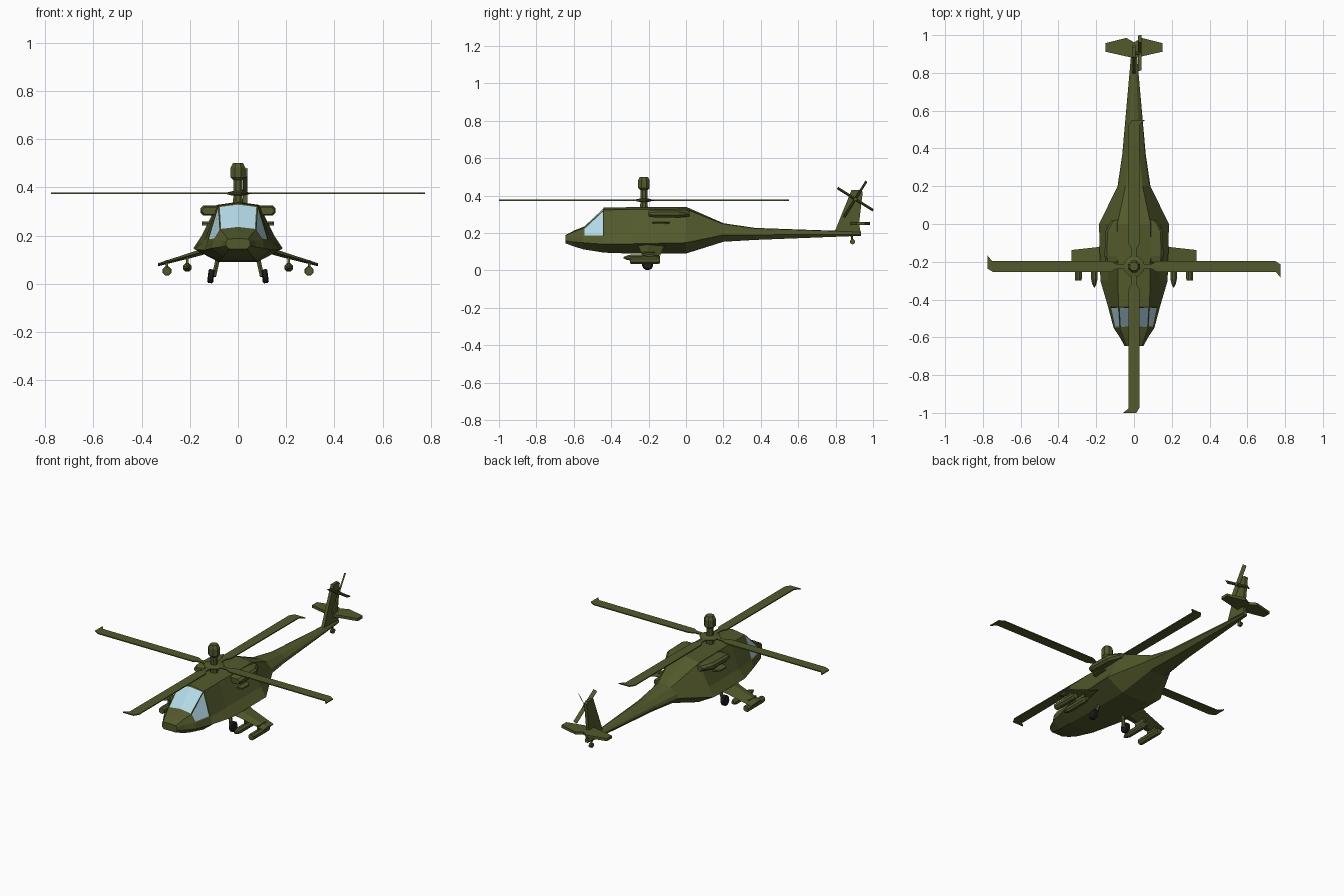
import bpy, bmesh, math
from mathutils import Vector, Matrix

if "Cube" in bpy.data.objects:
    bpy.data.objects.remove(bpy.data.objects["Cube"])


def material(name, rgb):
    m = bpy.data.materials.new(name)
    m.diffuse_color = (*rgb, 1)
    m.use_nodes = True
    m.node_tree.nodes["Principled BSDF"].inputs["Base Color"].default_value = m.diffuse_color
    return m


OLIVE = material("olive", (0.085, 0.1, 0.024))
GLASS = material("glass", (0.45, 0.7, 0.8))
BLACK = material("rubber", (0.012, 0.012, 0.012))


def finish(name, bm, mat=OLIVE):
    bmesh.ops.recalc_face_normals(bm, faces=bm.faces)
    me = bpy.data.meshes.new(name)
    bm.to_mesh(me)
    bm.free()
    me.materials.append(mat)
    ob = bpy.data.objects.new(name, me)
    bpy.context.collection.objects.link(ob)
    return ob


def loft(name, rings, mat=OLIVE):
    """Skin a list of equal-length point rings and cap both ends."""
    bm = bmesh.new()
    vs = [[bm.verts.new(p) for p in r] for r in rings]
    n = len(vs[0])
    for a, b in zip(vs, vs[1:]):
        for i in range(n):
            j = (i + 1) % n
            bm.faces.new((a[i], a[j], b[j], b[i]))
    bm.faces.new(vs[0])
    bm.faces.new(vs[-1])
    return finish(name, bm, mat)


def slab(name, pts, offset, mat=OLIVE):
    """Flat outline extruded symmetrically by +-offset."""
    o = Vector(offset)
    return loft(name, [[Vector(p) - o for p in pts], [Vector(p) + o for p in pts]], mat)


def turned(name, a, axis, profile, n=8, mat=OLIVE):
    """Profile of (distance, radius) turned about an axis starting at a."""
    q = Vector(axis).to_track_quat('Z', 'Y')
    rings = [[Vector(a) + q @ Vector((r * math.cos(t), r * math.sin(t), d))
              for t in ((k + 0.5) * math.tau / n for k in range(n))] for d, r in profile]
    return loft(name, rings, mat)


def rod(name, a, b, r, n=6, mat=OLIVE):
    d = Vector(b) - Vector(a)
    return turned(name, a, d, [(0, r), (d.length, r)], n, mat)


# Fuselage: y, top z, then roof edge, waist, widest and belly edge (x, z)
SECTIONS = [
    (-.645, .188, (.042, .186), (.05, .176), (.05, .158), (.038, .145)),
    (-.60, .212, (.057, .207), (.068, .182), (.075, .152), (.05, .128)),
    (-.55, .232, (.075, .225), (.102, .182), (.108, .148), (.06, .113)),
    (-.44, .335, (.082, .323), (.125, .182), (.137, .14), (.08, .095)),
    (-.30, .338, (.085, .326), (.135, .188), (.178, .142), (.08, .09)),
    (0, .34, (.088, .327), (.15, .2), (.185, .148), (.08, .09)),
    (.20, .252, (.045, .247), (.078, .212), (.087, .19), (.05, .153)),
    (.37, .227, (.028, .223), (.055, .205), (.062, .19), (.035, .163)),
    (.935, .207, (.008, .205), (.012, .199), (.012, .193), (.008, .185)),
]
rings = []
for y, top, *half in SECTIONS:
    rings.append([(0, y, top)] + [(x, y, z) for x, z in half]
                 + [(-x, y, z) for x, z in reversed(half)])
body = loft("fuselage", rings)

# Cockpit panes: inset the front roof faces and the side faces of the canopy
bm = bmesh.new()
bm.from_mesh(body.data)
front, left, right = [], [], []
for f in bm.faces:
    c = f.calc_center_median()
    if -.55 < c.y < -.44 and c.z > .2:
        if abs(c.x) < .07:
            front.append(f)
        else:
            (right if c.x > 0 else left).append(f)
for pane in (front, left, right):
    bmesh.ops.inset_region(bm, faces=pane, thickness=.008, depth=-.002)
    for f in pane:
        f.material_index = 1
bm.to_mesh(body.data)
bm.free()
body.data.materials.append(GLASS)

# Main rotor: mast, hub collar, sensor dome and four swept-tip blades
HUB = Vector((0, -.225, .375))
turned("rotor_mast", (0, HUB.y, .32), (0, 0, 1), [(0, .024), (.05, .02), (.12, .02)])
turned("rotor_collar", (0, HUB.y, .366), (0, 0, 1), [(0, .025), (.007, .058), (.011, .058), (.018, .025)])
turned("mast_dome", (0, HUB.y, .43), (0, 0, 1), [(0, .022), (.011, .033), (.052, .033), (.07, .023)])
BLADE = [(.03, .012), (.09, .012), (.12, .028), (.745, .03), (.775, .012),
         (.775, -.058), (.752, -.03), (.12, -.028), (.09, -.012), (.03, -.012)]
for k in range(4):
    R = Matrix.Rotation(k * math.pi / 2, 3, 'Z')
    slab("rotor_blade", [HUB + R @ Vector((x, y, 0)) for x, y in BLADE], (0, 0, .003))

for s in (1, -1):
    # Engine nacelle beside the roof, with a small exhaust below
    def box_ring(y, x0, x1, z0, z1, c=.012):
        return [(s * x, y, z) for x, z in ((x0, z0), (x1 - c, z0), (x1, z0 + c),
                                           (x1, z1 - c), (x1 - c, z1), (x0, z1))]
    loft("engine_nacelle", [box_ring(-.20, .06, .15, .288, .318), box_ring(-.17, .06, .156, .283, .324),
                            box_ring(-.04, .06, .152, .283, .324), box_ring(.02, .06, .12, .288, .318)])
    slab("engine_fairing", [(s * .09, -.19, .255), (s * .15, -.17, .253), (s * .15, -.11, .253),
                            (s * .09, -.06, .255)], (0, 0, .004))

    # Stub wing drooping outward
    def wing_ring(x, y0, y1, z, t):
        ym = y0 * .65 + y1 * .35
        return [(s * x, y0, z), (s * x, ym, z + t), (s * x, y1, z), (s * x, ym, z - t)]
    loft("stub_wing", [wing_ring(.11, -.27, -.10, .143, .013), wing_ring(.19, -.25, -.122, .12, .012),
                       wing_ring(.332, -.235, -.138, .079, .006)])

    # Stores under the wing
    turned("outer_pod", (s * .295, -.30, .053), (0, 1, 0), [(0, .018), (.01, .02), (.15, .02), (.16, .016)])
    turned("inner_pod", (s * .21, -.335, .068), (0, 1, 0),
           [(0, .003), (.018, .012), (.045, .019), (.17, .019), (.195, .01)])
    for x, z in ((.295, .053), (.21, .068)):
        slab("pylon", [(s * x, -.235, z), (s * x, -.165, z), (s * x, -.165, z + .045),
                       (s * x, -.235, z + .045)], (.005, 0, 0))

    # Main landing gear
    rod("gear_leg", (s * .08, -.195, .12), (s * .1, -.205, .03), .01)
    turned("main_wheel", (s * .1, -.205, .03), (s, 0, .12),
           [(0, .024), (.005, .03), (.02, .03), (.025, .024)], 12, BLACK)

# Tail fin
FIN = [(.79, .195), (.935, .195), (.925, .25), (.945, .42), (.935, .43), (.885, .43)]
slab("tail_fin", [(0, y, z) for y, z in FIN], (.009, 0, 0))

# Horizontal stabilizer
STAB = [(0, .878), (.15, .912), (.15, .958), (.04, .985), (0, .962),
        (-.04, .985), (-.15, .958), (-.15, .912)]
slab("stabilizer", [(x, y, .25) for x, y in STAB], (0, 0, .008))

# Tail rotor on the right of the fin
TAIL = Vector((.03, .905, .381))
rod("tail_rotor_shaft", TAIL - Vector((.03, 0, 0)), TAIL + Vector((.01, 0, 0)), .01, 8)
for ang in (-32, 58):
    R = Matrix.Rotation(math.radians(ang), 3, 'X')
    slab("tail_rotor_blade", [TAIL + R @ Vector((x, y, z)) for x, y, z in
                              ((-.008, -.111, -.005), (-.008, .111, -.005),
                               (.008, .111, .005), (.008, -.111, .005))], (.001, 0, .0025))

# Tail wheel
rod("tail_wheel_leg", (0, .885, .195), (0, .89, .152), .006)
turned("tail_wheel", (-.008, .89, .153), (1, 0, 0), [(0, .014), (.016, .014)], 10)
